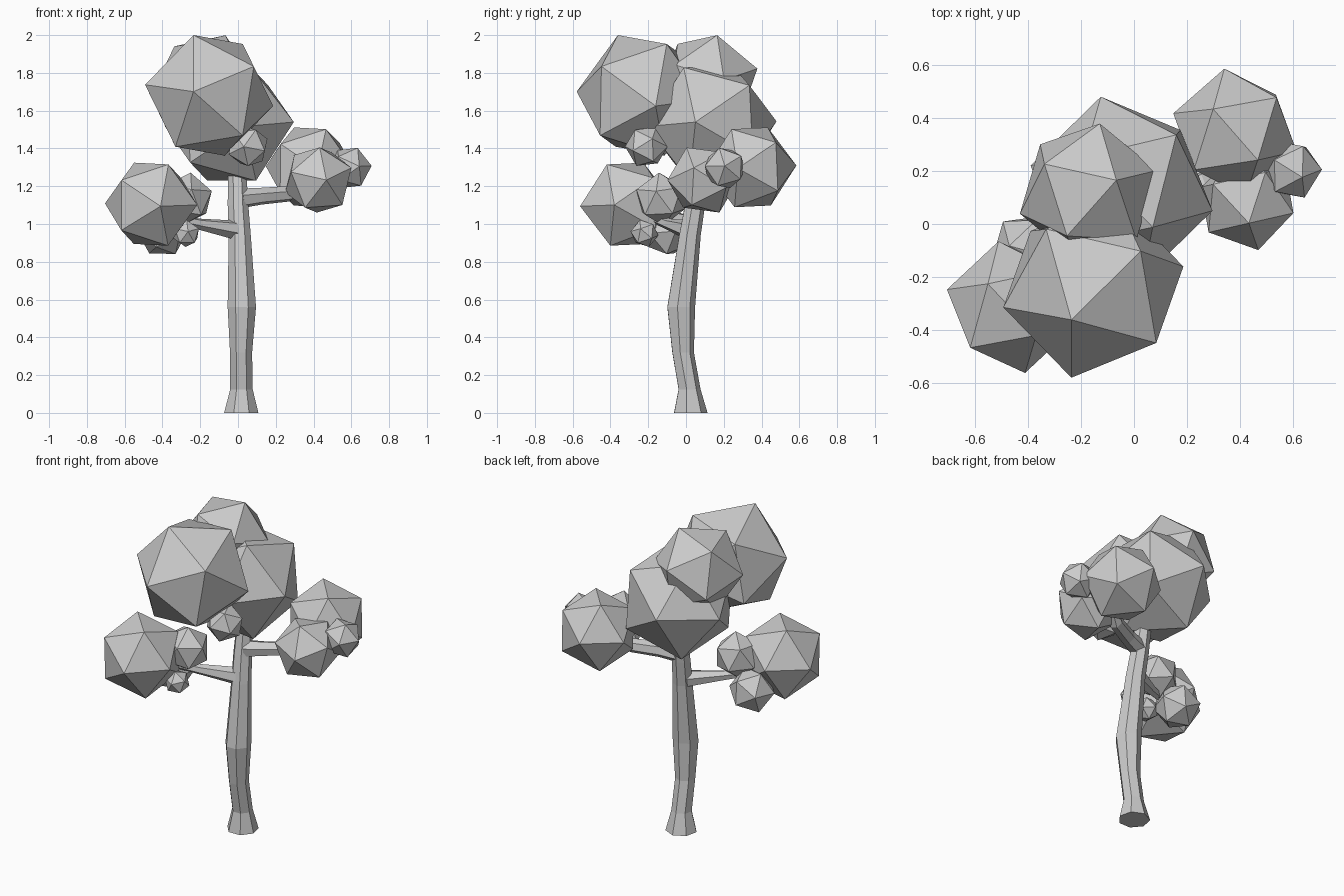
import bpy, bmesh, math
from mathutils import Vector, Matrix

if "Cube" in bpy.data.objects:
    bpy.data.objects.remove(bpy.data.objects["Cube"])


def make_object(name, bm):
    bmesh.ops.recalc_face_normals(bm, faces=bm.faces[:])
    mesh = bpy.data.meshes.new(name)
    bm.to_mesh(mesh)
    bm.free()
    obj = bpy.data.objects.new(name, mesh)
    bpy.context.collection.objects.link(obj)
    return obj


def frame(pole, side):
    """Rotation whose z axis follows pole and whose x axis leans to side."""
    z = Vector(pole).normalized()
    y = z.cross(Vector(side)).normalized()
    return Matrix((y.cross(z), y, z)).transposed()


def limb(name, rings, axis, side, sides, turn):
    """Tapered low-poly tube through (x, y, z, radius) rings."""
    rot = frame(axis, side)
    bm = bmesh.new()
    loops = []
    for x, y, z, r in rings:
        loop = []
        for i in range(sides):
            a = turn + math.tau * i / sides
            p = rot @ Vector((r * math.cos(a), r * math.sin(a), 0))
            loop.append(bm.verts.new(p + Vector((x, y, z))))
        loops.append(loop)
    for lo, hi in zip(loops, loops[1:]):
        for i in range(sides):
            j = (i + 1) % sides
            bm.faces.new((lo[i], lo[j], hi[j], hi[i]))
    bm.faces.new(loops[0])
    bm.faces.new(loops[-1])
    return make_object(name, bm)


def leaf_ball(name, centre, radius, pole, neighbour):
    """20-sided ball with one corner along pole and the next towards neighbour."""
    bm = bmesh.new()
    bmesh.ops.create_icosphere(bm, subdivisions=1, radius=radius)
    top = max(bm.verts, key=lambda v: v.co.z)
    nxt = top.link_edges[0].other_vert(top)
    rot = frame(pole, neighbour) @ frame(top.co, nxt.co).transposed()
    bm.transform(Matrix.Translation(centre) @ rot.to_4x4())
    return make_object(name, bm)


# Trunk: flared foot, slight S-bend
limb("trunk", [
    (0.017, 0.021, 0.0, 0.093),
    (0.018, 0.016, 0.125, 0.061),
    (0.016, -0.018, 0.32, 0.060),
    (0.020, -0.029, 0.56, 0.077),
    (0.009, 0.018, 0.94, 0.060),
    (0.000, 0.045, 1.10, 0.056),
    (-0.005, 0.075, 1.28, 0.050),
], (0, 0, 1), (1, 0, 0), 7, math.radians(-12))

# Side branches
limb("left_branch", [
    (0.0, 0.02, 0.965, 0.054),
    (-0.20, -0.09, 0.998, 0.031),
    (-0.35, -0.17, 1.03, 0.024),
], (-0.85, -0.5, 0.1), (0, 0, 1), 6, 0.2)
limb("right_branch", [
    (0.01, 0.05, 1.135, 0.054),
    (0.12, 0.09, 1.147, 0.046),
    (0.27, 0.16, 1.16, 0.042),
    (0.38, 0.24, 1.24, 0.034),
], (0.9, 0.42, 0.15), (0, 0, 1), 6, 0.2)

# Foliage: centre, radius, pole direction, neighbouring corner direction
FOLIAGE = {
    "crown_front": ((-0.153, -0.237, 1.681), 0.352, (-0.083, -0.342, 0.02), (-0.083, -0.125, 0.32)),
    "crown_middle": ((-0.047, 0.135, 1.53), 0.353, (0.343, -0.085, 0.01), (0.217, 0.225, 0.226)),
    "crown_top": ((-0.172, 0.12, 1.755), 0.27, (0.106, 0.045, 0.245), (0.04, 0.254, 0.06)),
    "right_large": ((0.38, 0.345, 1.30), 0.243, (-0.04, 0.24, 0.01), (0.176, 0.161, 0.15)),
    "right_medium": ((0.425, 0.09, 1.233), 0.193, (0.04, -0.175, 0.0), (0.175, -0.045, 0.065)),
    "right_small": ((0.59, 0.205, 1.297), 0.118, (0.11, 0.0, 0.01), (0.05, -0.03, 0.11)),
    "left_large": ((-0.46, -0.313, 1.105), 0.253, (-0.247, 0.067, 0.004), (-0.157, -0.15, -0.145)),
    "left_inner": ((-0.272, -0.132, 1.132), 0.142, (0.02, -0.01, 0.13), (1, -0.2, 0.4)),
    "left_lower": ((-0.40, -0.092, 0.96), 0.138, (0.07, -0.01, -0.12), (-1, 0.3, -0.2)),
    "left_tiny": ((-0.275, -0.22, 0.95), 0.075, (0.01, -0.07, 0.01), (0, 0, 1)),
    "crown_small": ((0.053, -0.21, 1.41), 0.115, (-0.02, -0.1, 0.0), (0.06, 0, 0.1)),
}
for name, (centre, radius, pole, neighbour) in FOLIAGE.items():
    leaf_ball("foliage_" + name, Vector(centre), radius, pole, neighbour)
